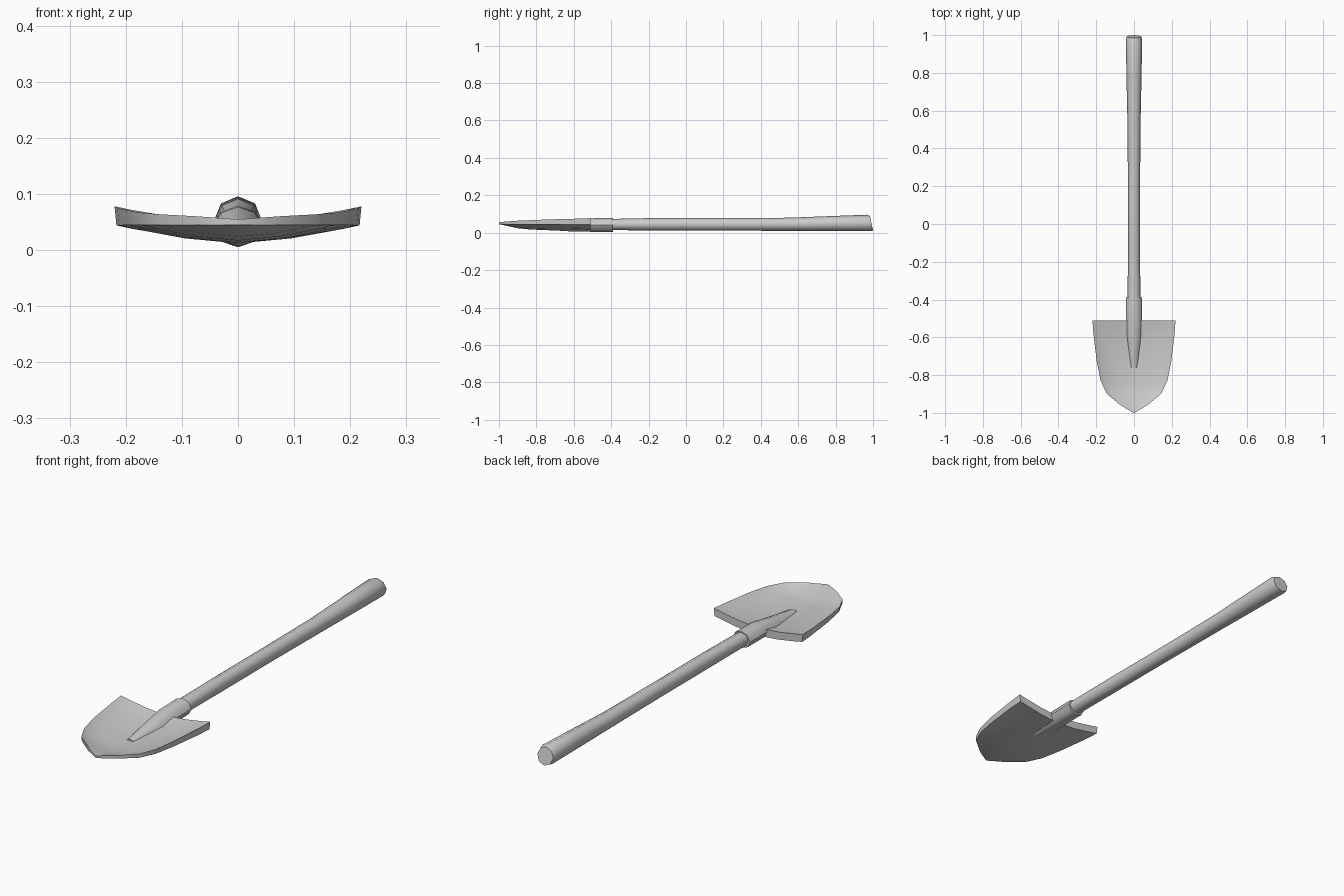
import bpy, bmesh, math

if "Cube" in bpy.data.objects:
    bpy.data.objects.remove(bpy.data.objects["Cube"])


def finish(name, bm):
    bmesh.ops.recalc_face_normals(bm, faces=bm.faces)
    me = bpy.data.meshes.new(name)
    bm.to_mesh(me)
    bm.free()
    ob = bpy.data.objects.new(name, me)
    bpy.context.collection.objects.link(ob)
    bpy.ops.object.select_all(action='DESELECT')
    ob.select_set(True)
    bpy.context.view_layer.objects.active = ob
    bpy.ops.object.shade_smooth_by_angle(angle=math.radians(50))
    return ob


def bridge(bm, a, b):
    n = len(a)
    for i in range(n):
        j = (i + 1) % n
        bm.faces.new((a[i], a[j], b[j], b[i]))


def tube(name, rings, sides=8):
    """Loft rings of (y, half width, half height, centre z, end slant)."""
    bm = bmesh.new()
    loops = []
    for y, rx, rz, zc, slant in rings:
        loop = []
        for i in range(sides):
            t = math.tau * i / sides
            loop.append(bm.verts.new((rx * math.sin(t), y - slant * math.cos(t),
                                      zc + rz * math.cos(t))))
        loops.append(loop)
    for a, b in zip(loops, loops[1:]):
        bridge(bm, a, b)
    bm.faces.new(loops[0])
    bm.faces.new(loops[-1])
    return finish(name, bm)


# wooden handle, flaring to the grip end
tube("handle", [
    (-0.45, 0.034, 0.030, 0.044, 0),
    (-0.38, 0.034, 0.030, 0.044, 0),
    (-0.15, 0.032, 0.034, 0.045, 0),
    (0.20, 0.032, 0.034, 0.045, 0),
    (0.55, 0.035, 0.035, 0.045, 0),
    (0.78, 0.040, 0.040, 0.049, 0),
    (0.975, 0.043, 0.044, 0.052, 0.008),
    (0.992, 0.039, 0.039, 0.050, 0.008),
])

# metal socket, tapering into the blade
tube("socket", [
    (-0.39, 0.043, 0.037, 0.042, 0),
    (-0.51, 0.043, 0.036, 0.041, 0),
    (-0.62, 0.036, 0.025, 0.032, 0),
    (-0.76, 0.018, 0.010, 0.026, 0),
])

# dished blade: y, half width, centre underside z, thickness, side rise
rows = [
    (-0.51, 0.220, 0.014, 0.034, 0.030),
    (-0.58, 0.215, 0.012, 0.031, 0.032),
    (-0.73, 0.197, 0.013, 0.026, 0.032),
    (-0.83, 0.177, 0.017, 0.022, 0.028),
    (-0.90, 0.143, 0.024, 0.019, 0.021),
    (-0.96, 0.070, 0.037, 0.015, 0.008),
    (-1.00, 0.003, 0.045, 0.010, 0.000),
]
columns = [-1, -0.86, -0.45, 0, 0.45, 0.86, 1]
bm = bmesh.new()
loops = []
for r, (y, w, z, thick, rise) in enumerate(rows):
    top, under = [], []
    for c in columns:
        lift = rise * abs(c) ** 1.6
        inside = abs(c) < 1 and 0 < r < len(rows) - 2
        dip = 0.010 if inside else 0
        top.append(bm.verts.new((c * w, y, z + thick + lift - dip)))
        under.append(bm.verts.new((c * w * 0.985, y, z + lift)))
    loops.append(top + under[::-1])
for a, b in zip(loops, loops[1:]):
    bridge(bm, a, b)
n = len(columns)
for loop in (loops[0], loops[-1]):
    for i in range(n - 1):
        bm.faces.new((loop[i], loop[i + 1], loop[2 * n - 2 - i], loop[2 * n - 1 - i]))
finish("blade", bm)
